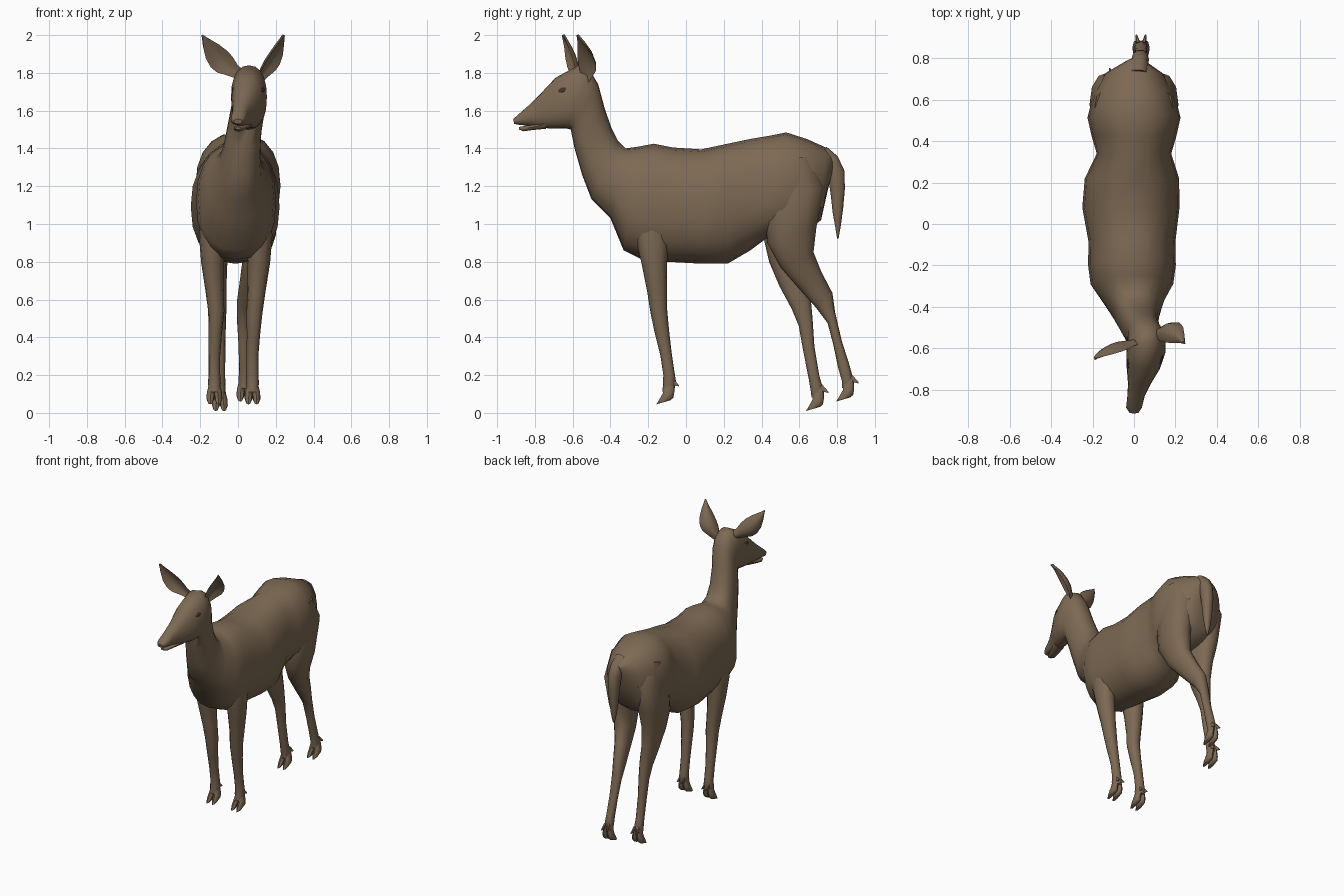
import bpy, bmesh, math
from mathutils import Vector


def material(name, rgb):
    m = bpy.data.materials.new(name)
    m.diffuse_color = (*rgb, 1)
    return m


HIDE = material("brown_hide", (0.205, 0.142, 0.088))
DARK = material("dark_eye", (0.05, 0.035, 0.025))


def loft(name, rings, mat=HIDE, angle=50):
    """Skin a list of equal-length point rings into a closed solid."""
    bm = bmesh.new()
    vs = [[bm.verts.new(p) for p in r] for r in rings]
    n = len(vs[0])
    for a, b in zip(vs, vs[1:]):
        for i in range(n):
            j = (i + 1) % n
            bm.faces.new((a[i], a[j], b[j], b[i]))
    bm.faces.new(vs[0])
    bm.faces.new(vs[-1])
    bmesh.ops.recalc_face_normals(bm, faces=bm.faces)
    me = bpy.data.meshes.new(name)
    bm.to_mesh(me)
    bm.free()
    ob = bpy.data.objects.new(name, me)
    bpy.context.collection.objects.link(ob)
    me.materials.append(mat)
    bpy.ops.object.select_all(action='DESELECT')
    ob.select_set(True)
    bpy.context.view_layer.objects.active = ob
    bpy.ops.object.shade_smooth_by_angle(angle=math.radians(angle))
    return ob


def section(y1, z1, y2, z2, x, hw, sides=16, p=0.9):
    """Rounded section spanning two side-profile points, with half-width hw."""
    mid = Vector((x, (y1 + y2) / 2, (z1 + z2) / 2))
    half = Vector((0, (y2 - y1) / 2, (z2 - z1) / 2))
    pts = []
    for i in range(sides):
        t = 2 * math.pi * i / sides
        c, s = math.cos(t), math.sin(t)
        c = math.copysign(abs(c) ** p, c)
        s = math.copysign(abs(s) ** p, s)
        pts.append(mid + half * s + Vector((hw * c, 0, 0)))
    return pts


def tube(name, rows, sides=16, p=0.9):
    return loft(name, [section(*r, sides=sides, p=p) for r in rows])


# Trunk, neck and head: lower y,z / upper y,z / centre x / half-width
trunk = tube("body_neck_head", [
    (.755, 1.20, .80, 1.35, .01, .05),
    (.715, 1.02, .74, 1.405, .0, .14),
    (.62, .95, .64, 1.45, .0, .195),
    (.50, .92, .53, 1.485, .0, .225),
    (.42, .92, .43, 1.465, .0, .205),
    (.34, .86, .34, 1.45, .0, .18),
    (.22, .79, .22, 1.425, -.01, .228),
    (.08, .79, .08, 1.395, -.015, .235),
    (-.10, .80, -.07, 1.405, -.01, .21),
    (-.23, .81, -.17, 1.425, -.01, .212),
    (-.33, .86, -.25, 1.41, -.01, .20),
    (-.40, 1.03, -.32, 1.40, -.005, .155),
    (-.50, 1.13, -.36, 1.44, .01, .115),
    (-.55, 1.26, -.395, 1.51, .02, .098),
    (-.59, 1.40, -.43, 1.61, .035, .09),
    (-.61, 1.50, -.465, 1.74, .055, .087),
    (-.63, 1.505, -.51, 1.815, .06, .092),
    (-.66, 1.505, -.57, 1.84, .058, .095),
    (-.71, 1.505, -.69, 1.775, .045, .08),
    (-.77, 1.51, -.77, 1.69, .027, .056),
    (-.83, 1.52, -.83, 1.63, .01, .042),
    (-.885, 1.525, -.89, 1.578, .0, .038),
    (-.91, 1.53, -.915, 1.555, .0, .022),
], sides=20, p=0.88)

# Lower jaw, separated from the muzzle by the mouth
tube("lower_jaw", [
    (-.74, 1.503, -.74, 1.56, .035, .045),
    (-.81, 1.497, -.81, 1.528, .014, .034),
    (-.86, 1.49, -.865, 1.518, .003, .026),
    (-.885, 1.50, -.885, 1.514, .0, .015),
], sides=10)


# Cloven foot below the fetlock: two toes and two dewclaws
def foot(name, x, y, z):
    for side, s in (("inner", 1), ("outer", -1)):
        cx = x + s * .019
        tube(f"{name}_{side}_hoof", [
            (y - .01, z + .10, y + .045, z + .125, x + s * .01, .018),
            (y - .015, z + .06, y + .045, z + .065, cx, .021),
            (y - .035, z + .025, y + .04, z + .035, cx + s * .002, .021),
            (y - .05, z, y + .025, z + .022, cx + s * .003, .013),
        ], sides=8)
        tube(f"{name}_{side}_dewclaw", [
            (y + .02, z + .105, y + .035, z + .145, x + s * .014, .012),
            (y + .068, z + .095, y + .07, z + .102, x + s * .022, .004),
        ], sides=6)


# Front legs: same side profile, slightly different stance
for side, top, knee, low in (("left", -.135, -.115, -.125), ("right", .11, .088, .077)):
    tube(f"{side}_front_leg", [
        (-.28, 1.12, -.10, 1.16, top * .9, .07),
        (-.27, .93, -.09, .95, top, .072),
        (-.235, .79, -.10, .80, top, .06),
        (-.205, .64, -.10, .66, (top + knee) / 2, .048),
        (-.188, .53, -.10, .55, knee, .043),
        (-.165, .42, -.09, .44, (knee + low) / 2, .036),
        (-.135, .30, -.075, .31, low, .031),
        (-.12, .20, -.06, .21, low, .031),
        (-.122, .15, -.052, .16, low, .034),
        (-.125, .11, -.06, .13, low, .028),
    ], sides=12)
    foot(f"{side}_front", low, -.107, .045)

# Hind legs: left steps forward, right trails behind
tube("left_hind_leg", [
    (.47, 1.33, .66, 1.36, -.105, .085),
    (.42, 1.08, .735, 1.20, -.12, .095),
    (.41, .93, .69, 1.00, -.125, .085),
    (.44, .80, .655, .86, -.12, .065),
    (.495, .67, .65, .73, -.11, .05),
    (.56, .55, .66, .61, -.10, .04),
    (.597, .46, .67, .50, -.098, .034),
    (.62, .33, .68, .35, -.096, .029),
    (.648, .19, .705, .20, -.096, .028),
    (.66, .12, .725, .13, -.096, .031),
    (.665, .08, .725, .10, -.096, .027),
], sides=12)
foot("left_hind", -.096, .71 - .025, .01)

tube("right_hind_leg", [
    (.47, 1.33, .66, 1.36, .105, .085),
    (.42, 1.06, .735, 1.20, .12, .095),
    (.43, .90, .69, .98, .115, .085),
    (.50, .77, .675, .85, .09, .066),
    (.60, .655, .715, .75, .06, .05),
    (.69, .555, .775, .635, .035, .04),
    (.75, .475, .79, .53, .03, .036),
    (.78, .36, .825, .38, .032, .03),
    (.805, .24, .865, .255, .034, .028),
    (.825, .17, .885, .18, .034, .031),
    (.825, .13, .88, .145, .034, .027),
], sides=12)
foot("right_hind", .034, .845, .06)

# Hanging tail
tube("tail", [
    (.71, 1.36, .745, 1.41, .02, .045),
    (.735, 1.28, .805, 1.36, .025, .045),
    (.755, 1.22, .84, 1.285, .03, .042),
    (.765, 1.15, .843, 1.19, .03, .038),
    (.775, 1.06, .833, 1.08, .03, .03),
    (.79, .98, .82, .99, .03, .02),
    (.80, .92, .808, .925, .03, .006),
], sides=10)


# Cupped leaf-shaped ears
def ear(name, base, mid, tip, across, width):
    base, mid, tip = Vector(base), Vector(mid), Vector(tip)
    axis = (tip - base).normalized()
    across = Vector(across)
    across = (across - axis * across.dot(axis)).normalized()
    facing = across.cross(axis)
    if facing.y > 0:
        facing = -facing
    rings = []
    for t, w in ((0, .5), (.15, .62), (.35, .95), (.5, 1), (.68, .82), (.85, .45), (1, .05)):
        c = base * (1 - t) ** 2 + (mid * 2 - (base + tip) / 2) * (2 * t * (1 - t)) + tip * t * t
        ring = []
        for i in range(12):
            a = 2 * math.pi * i / 12
            u = math.cos(a)
            depth = .009 * math.sin(a) + .035 * w * (u * u - .5)
            ring.append(c + across * (u * w * width) + facing * depth)
        rings.append(ring)
    loft(name, rings)


ear("left_ear", (.005, -.575, 1.795), (-.105, -.605, 1.875), (-.19, -.65, 2.0), (.7, .1, .7), .062)
ear("right_ear", (.105, -.535, 1.76), (.175, -.515, 1.865), (.243, -.575, 2.0), (.5, .8, -.3), .06)

# Eyes: thin almond plates resting on the sides of the head
bpy.context.view_layer.update()
for side, s, y in (("left", -1, -.675), ("right", 1, -.655)):
    hit, loc, nor, _ = trunk.ray_cast(Vector((s, y, 1.71)), Vector((-s, 0, 0)))
    if hit:
        along = Vector((0, -1, -.25))
        along = (along - nor * along.dot(nor)).normalized()
        up = nor.cross(along)
        rim = [along * (.024 * math.cos(k * math.pi / 5)) + up * (.013 * math.sin(k * math.pi / 5))
               for k in range(10)]
        loft(f"{side}_eye", [[loc + nor * d + r * f for r in rim]
                             for d, f in ((-.004, 1), (.001, 1), (.004, .6))], DARK)
